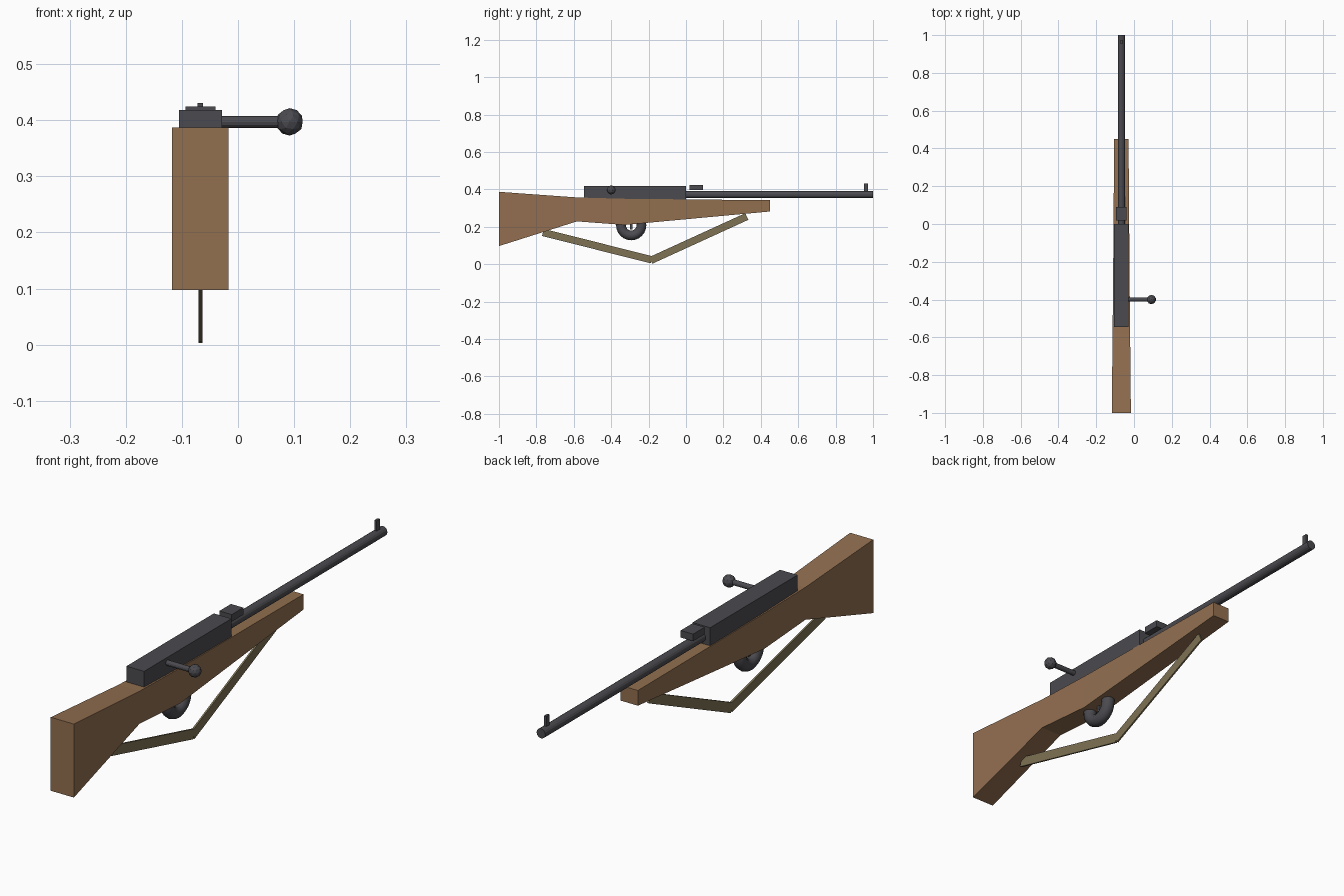
import bpy, bmesh, math
from mathutils import Vector

if "Cube" in bpy.data.objects:
    bpy.data.objects.remove(bpy.data.objects["Cube"])

CX = -0.067  # centre plane of the rifle


def material(name, rgb):
    m = bpy.data.materials.new(name)
    m.diffuse_color = (*rgb, 1)
    m.use_nodes = True
    m.node_tree.nodes["Principled BSDF"].inputs["Base Color"].default_value = m.diffuse_color
    return m


wood = material("wood", (0.29, 0.16, 0.08))
metal = material("dark_metal", (0.07, 0.07, 0.08))
cloth = material("olive_cloth", (0.21, 0.17, 0.09))


def finish(name, mat):
    ob = bpy.context.object
    ob.name = name
    ob.data.materials.append(mat)
    return ob


def box(name, mat, lo, hi):
    lo, hi = Vector(lo), Vector(hi)
    bpy.ops.mesh.primitive_cube_add(size=1, location=(lo + hi) / 2)
    bpy.context.object.scale = hi - lo
    return finish(name, mat)


def rod(name, mat, a, b, r, sides=12):
    a, b = Vector(a), Vector(b)
    bpy.ops.mesh.primitive_cylinder_add(vertices=sides, radius=r, depth=(b - a).length,
                                        location=(a + b) / 2)
    bpy.context.object.rotation_euler = (b - a).to_track_quat('Z', 'Y').to_euler()
    return finish(name, mat)


def strap(name, a, b, width):
    # flat strip between two (y, z) points
    (y0, z0), (y1, z1) = a, b
    bpy.ops.mesh.primitive_cube_add(size=1, location=(CX, (y0 + y1) / 2, (z0 + z1) / 2))
    ob = bpy.context.object
    ob.scale = (0.007, math.hypot(y1 - y0, z1 - z0), width)
    ob.rotation_euler.x = math.atan2(z1 - z0, y1 - y0)
    return finish(name, cloth)


# Stock: rectangular sections (y, bottom, top, half width) lofted along y
sections = [(-1, 0.097, 0.387, 0.0505), (-0.583, 0.229, 0.357, 0.0465),
            (-0.33, 0.210, 0.350, 0.0440), (0.45, 0.282, 0.342, 0.0380)]
bm = bmesh.new()
rings = [[bm.verts.new((CX + sx * w, y, z)) for sx, z in ((-1, b), (1, b), (1, t), (-1, t))]
         for y, b, t, w in sections]
for r0, r1 in zip(rings, rings[1:]):
    for i in range(4):
        j = (i + 1) % 4
        bm.faces.new((r0[i], r0[j], r1[j], r1[i]))
bm.faces.new(rings[0])
bm.faces.new(rings[-1])
bmesh.ops.recalc_face_normals(bm, faces=bm.faces)
me = bpy.data.meshes.new("stock")
bm.to_mesh(me)
bm.free()
me.materials.append(wood)
bpy.context.collection.objects.link(bpy.data.objects.new("stock", me))

# Receiver, barrel and sights
box("receiver", metal, (CX - 0.0385, -0.545, 0.342), (CX + 0.0385, 0, 0.418))
rod("barrel", metal, (CX, -0.02, 0.372), (CX, 1, 0.372), 0.019, 16)
box("rear_sight", metal, (CX - 0.027, 0.018, 0.396), (CX + 0.027, 0.09, 0.424))
box("front_sight", metal, (CX - 0.005, 0.953, 0.385), (CX + 0.005, 0.973, 0.431))

# Bolt handle and knob
rod("bolt_handle", metal, (CX + 0.02, -0.4, 0.397), (0.085, -0.4, 0.397), 0.0105)
bpy.ops.mesh.primitive_ico_sphere_add(subdivisions=2, radius=0.0245,
                                      location=(0.092, -0.4, 0.397))
finish("bolt_knob", metal)

# Trigger guard ring and trigger
bpy.ops.mesh.primitive_torus_add(major_radius=0.055, minor_radius=0.026,
                                 major_segments=24, minor_segments=10,
                                 location=(CX, -0.293, 0.209),
                                 rotation=(0, math.pi / 2, 0))
finish("trigger_guard", metal)
bpy.ops.object.shade_smooth_by_angle(angle=math.radians(40))
box("trigger", metal, (CX - 0.006, -0.299, 0.185), (CX + 0.006, -0.287, 0.235))

# Sling: two flat straps meeting at the bottom
strap("sling_rear", (-0.765, 0.170), (-0.184, 0.0235), 0.039)
strap("sling_front", (-0.188, 0.0205), (0.325, 0.255), 0.039)
